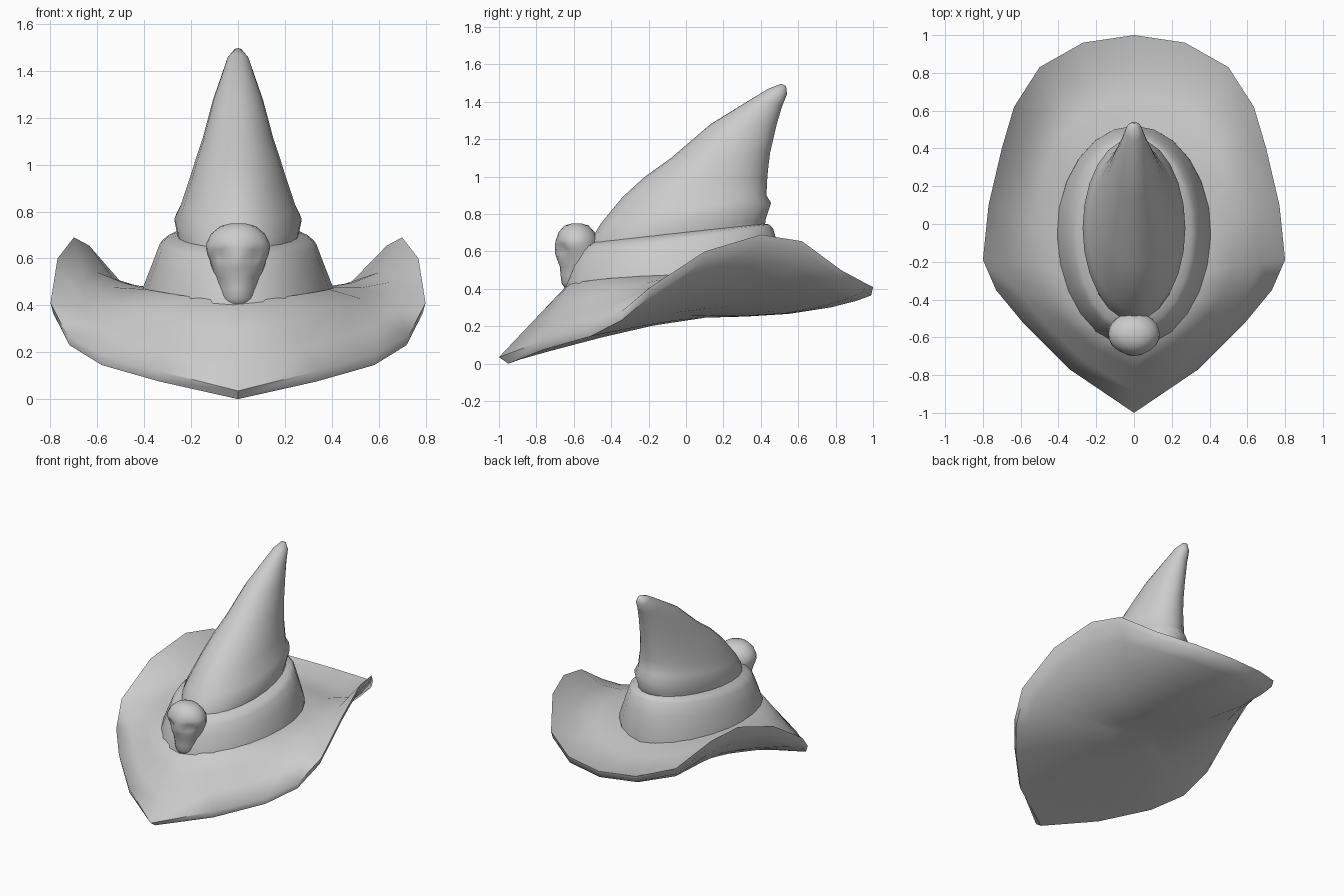
import bpy, bmesh
from math import sin, cos, pi, radians, exp

if "Cube" in bpy.data.objects:
    bpy.data.objects.remove(bpy.data.objects["Cube"])


def loft(name, rings, angle=50):
    """Skin a list of closed rings and cap both ends."""
    bm = bmesh.new()
    loops = [[bm.verts.new(p) for p in r] for r in rings]
    n = len(loops[0])
    for a, b in zip(loops, loops[1:]):
        for i in range(n):
            j = (i + 1) % n
            bm.faces.new((a[i], a[j], b[j], b[i]))
    for end in (loops[0], loops[-1]):
        mid = bm.verts.new(sum((v.co for v in end), end[0].co * 0) / n)
        for i in range(n):
            bm.faces.new((end[i], end[(i + 1) % n], mid))
    bmesh.ops.recalc_face_normals(bm, faces=bm.faces)
    me = bpy.data.meshes.new(name)
    bm.to_mesh(me)
    bm.free()
    ob = bpy.data.objects.new(name, me)
    bpy.context.collection.objects.link(ob)
    bpy.ops.object.select_all(action='DESELECT')
    ob.select_set(True)
    bpy.context.view_layer.objects.active = ob
    bpy.ops.object.shade_smooth_by_angle(angle=radians(angle))
    return ob


def oval(yf, zf, yb, zb, w, n=24):
    """Tilted oval from its front point, back point and half width."""
    pts = []
    for i in range(n):
        a = 2 * pi * i / n
        t = (1 + cos(a)) / 2
        pts.append((w * sin(a), yf + (yb - yf) * t, zf + (zb - zf) * t))
    return pts


# Brim: half outline from back to front tip, mirrored
half = [(0, 1.0, .41), (.27, .96, .43), (.50, .83, .50), (.635, .62, .655),
        (.70, .40, .69), (.77, .10, .60), (.80, -.19, .41), (.73, -.35, .275),
        (.59, -.52, .19), (.34, -.77, .12), (0, -1.0, .035)]


def mirrored(pts):
    return pts + [(-x, y, z) for x, y, z in pts[-2:0:-1]]


inner = []
for i in range(11):
    a = pi * i / 10
    z = .425 + .05 * sin(a) + .015 * cos(a)
    inner.append((.41 * sin(a), -.065 + .58 * cos(a), z))


def between(s, sags):
    return [(xa + (xb - xa) * s, ya + (yb - ya) * s, za + (zb - za) * s - sag)
            for (xa, ya, za), (xb, yb, zb), sag in zip(inner, half, sags)]


def under(s):
    """Bowl-shaped underside, straighter towards the front tip."""
    pts = []
    for x, y, z in half:
        k = 1.25 + 1.55 * min(1, max(0, (y + .5) / .5))
        pts.append((x * s, .1 + (y - .1) * s, max(0, .25 + (z - .295) * s ** k)))
    return pts


core = [(x * .4, y * .4, .44) for x, y, z in inner]
edge_low = [(x * .985, y * (.95 if y < -.9 else .99), max(0, z - .045)) for x, y, z in half]
loft("brim", [mirrored(r) for r in (
    core, inner,
    between(.33, (.03, .03, .04, .05, .05, .04, .02, 0, 0, 0, 0)),
    between(.67, (.03, .04, .06, .08, .08, .06, .03, .01, 0, 0, 0)),
    half, edge_low, under(.9), under(.75), under(.5), under(.25))], 60)

# Crown: flared hat band below, then bent cone
loft("hat_band", [oval(*r) for r in (
    (-.655, .33, .52, .38, .415), (-.65, .41, .52, .52, .41),
    (-.615, .52, .49, .64, .365), (-.585, .595, .465, .725, .335),
    (-.56, .625, .445, .745, .305), (-.49, .655, .40, .75, .24))], 80)
loft("bent_cone", [oval(*r) for r in (
    (-.53, .56, .42, .70, .26), (-.52, .62, .425, .77, .258),
    (-.50, .675, .455, .86, .272), (-.455, .75, .43, .90, .245),
    (-.34, .89, .435, 1.0, .205), (-.22, 1.0, .44, 1.05, .18),
    (-.08, 1.10, .45, 1.13, .15), (.13, 1.28, .485, 1.28, .106),
    (.30, 1.385, .515, 1.38, .07), (.44, 1.47, .54, 1.44, .045),
    (.51, 1.497, .535, 1.485, .015))], 80)

# Skull ornament: stacked ovals with eye hollows pushed in
skull = loft("skull_ornament", [oval(yf, z, yb, z, w) for yf, yb, z, w in (
    (-.61, -.56, .75, .03), (-.65, -.52, .738, .075), (-.68, -.49, .705, .115),
    (-.695, -.47, .665, .135), (-.70, -.47, .64, .136), (-.70, -.46, .615, .13),
    (-.70, -.45, .59, .12), (-.69, -.43, .56, .112), (-.675, -.41, .52, .1),
    (-.67, -.41, .47, .09), (-.665, -.41, .43, .085), (-.64, -.43, .39, .07))], 80)
for v in skull.data.vertices:
    for side in (-1, 1):
        d2 = (v.co.x - side * .075) ** 2 + (v.co.z - .61) ** 2
        if v.co.y < -.59:
            v.co.y += .035 * exp(-d2 / .0009)
